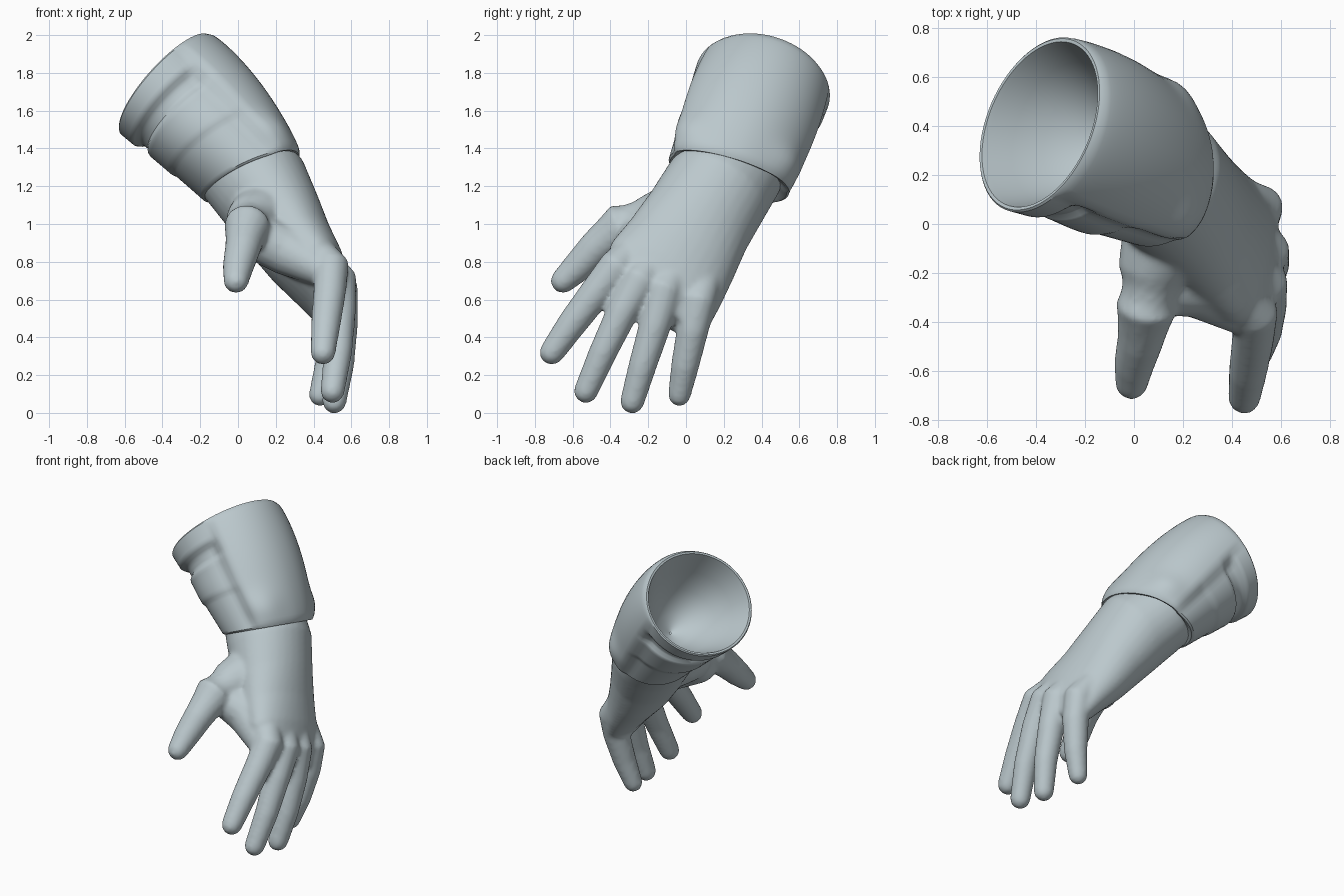
import bpy, bmesh, math
from mathutils import Vector as V

if "Cube" in bpy.data.objects:
    bpy.data.objects.remove(bpy.data.objects["Cube"])

grey = bpy.data.materials.new("pale blue grey")
grey.diffuse_color = (0.50, 0.58, 0.61, 1)
grey.use_nodes = True
grey.node_tree.nodes["Principled BSDF"].inputs["Base Color"].default_value = grey.diffuse_color


def loft(bm, rings, cap=True):
    """Bridge equal-length point rings into a skin."""
    loops = [[bm.verts.new(p) for p in r] for r in rings]
    n = len(loops[0])
    for a, b in zip(loops, loops[1:]):
        for i in range(n):
            j = (i + 1) % n
            bm.faces.new((a[i], a[j], b[j], b[i]))
    if cap:
        bm.faces.new(loops[0][::-1])
        bm.faces.new(loops[-1])


def ellipse(c, u, v, n=32):
    return [c + u * math.cos(2 * math.pi * i / n) + v * math.sin(2 * math.pi * i / n) for i in range(n)]


def tube(bm, pts):
    """Round-ended tapering limb through (x, y, z, radius) points."""
    P = [V(p[:3]) for p in pts]
    R = [p[3] + 0.005 for p in pts]
    d0, d1 = (P[1] - P[0]).normalized(), (P[-1] - P[-2]).normalized()
    path = [(P[0] - d0 * R[0] * math.sin(a), R[0] * math.cos(a), d0) for a in (1.4, 0.9, 0.45)]
    for i, p in enumerate(P):
        d = (P[min(i + 1, len(P) - 1)] - P[max(i - 1, 0)]).normalized()
        path.append((p, R[i], d))
    path += [(P[-1] + d1 * R[-1] * math.sin(a), R[-1] * math.cos(a), d1) for a in (0.45, 0.9, 1.4)]
    rings = []
    for c, r, d in path:
        u = d.cross(V((0, 1, 0.3))).normalized()
        rings.append(ellipse(c, u * r, d.cross(u) * r, 16))
    loft(bm, rings)


def finish(bm, name):
    bmesh.ops.recalc_face_normals(bm, faces=bm.faces)
    me = bpy.data.meshes.new(name)
    bm.to_mesh(me)
    bm.free()
    ob = bpy.data.objects.new(name, me)
    bpy.context.collection.objects.link(ob)
    me.materials.append(grey)
    for p in me.polygons:
        p.use_smooth = True
    return ob


# hand: wrist-to-knuckle slab, fingers, thumb and web fused into one skin
bm = bmesh.new()
w = V((0.05, 0.86, -0.50)).normalized()
n = V((0.82, 0.245, 0.50)).normalized()
palm = [((0.00, 0.27, 1.32), 0.27, 0.25), ((0.13, 0.165, 1.18), 0.29, 0.265),
        ((0.23, 0.065, 1.015), 0.295, 0.235), ((0.325, -0.025, 0.86), 0.315, 0.20),
        ((0.42, -0.105, 0.735), 0.335, 0.165), ((0.485, -0.15, 0.63), 0.325, 0.13),
        ((0.51, -0.185, 0.54), 0.295, 0.09)]
loft(bm, [ellipse(V(c), w * a, n * b) for c, a, b in palm])
limbs = [
    # index, middle, ring, little finger
    [(0.41, -0.27, 0.87, .08), (0.495, -0.37, 0.77, .092), (0.485, -0.475, 0.64, .082), (0.465, -0.605, 0.47, .074), (0.45, -0.71, 0.32, .062)],
    [(0.43, -0.14, 0.83, .08), (0.535, -0.245, 0.70, .092), (0.54, -0.335, 0.54, .08), (0.53, -0.44, 0.32, .07), (0.50, -0.53, 0.115, .06)],
    [(0.44, -0.03, 0.78, .08), (0.54, -0.115, 0.65, .094), (0.55, -0.165, 0.46, .08), (0.54, -0.23, 0.25, .07), (0.51, -0.285, 0.06, .06)],
    [(0.42, 0.11, 0.73, .08), (0.52, 0.065, 0.59, .088), (0.515, 0.035, 0.44, .08), (0.48, -0.005, 0.25, .07), (0.435, -0.035, 0.095, .056)],
    # thumb, then web toward the index
    [(0.12, -0.09, 1.03, .175), (0.07, -0.21, 1.01, .135), (0.05, -0.34, 0.99, .12), (0.025, -0.48, 0.87, .09), (0.0, -0.575, 0.77, .078), (-0.01, -0.65, 0.70, .063)],
    [(0.08, -0.25, 0.94, .12), (0.26, -0.25, 0.86, .13), (0.44, -0.36, 0.76, .09)],
]
for pts in limbs:
    tube(bm, pts)
hand = finish(bm, "hand")
rm = hand.modifiers.new("fuse", 'REMESH')
rm.mode = 'VOXEL'
rm.voxel_size = 0.014
rm.use_smooth_shade = True
sm = hand.modifiers.new("soften", 'SMOOTH')
sm.factor = 0.5
sm.iterations = 10


# cuff: flared sleeve with a raised back shield, a strap band and a hollow mouth
def step(a, b, x):
    t = min(max((x - a) / (b - a), 0), 1)
    return t * t * (3 - 2 * t)


def bump(t, a, t0, a0, st, sa):
    return math.exp(-((t - t0) / st) ** 2 - ((a - a0) / sa) ** 2)


def cuff_point(t, a, k):
    c = V((-0.38, 0.405, 1.735)).lerp(V((0.06, 0.235, 1.25)), t)
    u = V((0.24, 0.035, 0.26)).lerp(V((0.265, 0.0, 0.115)), t)
    v = V((0.07, 0.355, -0.08)).lerp(V((0.0, 0.33, -0.09)), t)
    return c + (u * math.cos(a) + v * math.sin(a)) * k


def outer(t, a):
    edge = 1.10 if a < 0 else 1.45
    shield = 1 - step(edge - 0.15, edge + 0.12, abs(a))
    rim = 1 - step(0.15, 0.22, t)
    under = 0.90 + 0.07 * step(0.29, 0.34, t) - 0.03 * step(0.6, 0.66, t)
    under += 0.05 * max(0, -math.sin(a)) * step(0.3, 0.6, t)
    s = math.sin(math.pi * t)
    back = 1.0 + 0.04 * s + 0.15 * max(0, math.cos(a)) * max(s, 0) ** 0.55
    back += 0.06 * max(0, -math.sin(a)) * t
    k = under + (back - under) * shield
    k = k + (max(k, 1.0) - k) * rim
    k += 0.08 * bump(t, a, 0.85, -0.75, 0.13, 0.3) + 0.08 * bump(t, a, 0.88, 0.9, 0.12, 0.3)
    return k


N = 72
angs = [-math.pi + 2 * math.pi * i / N for i in range(N)]
ts = [i / 40 for i in range(41)]
rings = [[cuff_point(t, a, k) for a in angs] for t, k in
         ((0.68, 0.02), (0.6, 0.35), (0.4, 0.66), (0.2, 0.82), (0.03, 0.92), (-0.01, 0.945), (-0.012, 0.98))]
rings += [[cuff_point(t, a, outer(t, a)) for a in angs] for t in ts]
rings += [[cuff_point(t, a, outer(1, a) - d) for a in angs] for t, d in ((1.015, 0.03), (1.01, 0.08), (0.97, 0.2))]
bm = bmesh.new()
loft(bm, rings, cap=False)
cuff = finish(bm, "cuff")
bpy.context.view_layer.objects.active = cuff
cuff.select_set(True)
bpy.ops.object.shade_smooth_by_angle(angle=math.radians(40))
